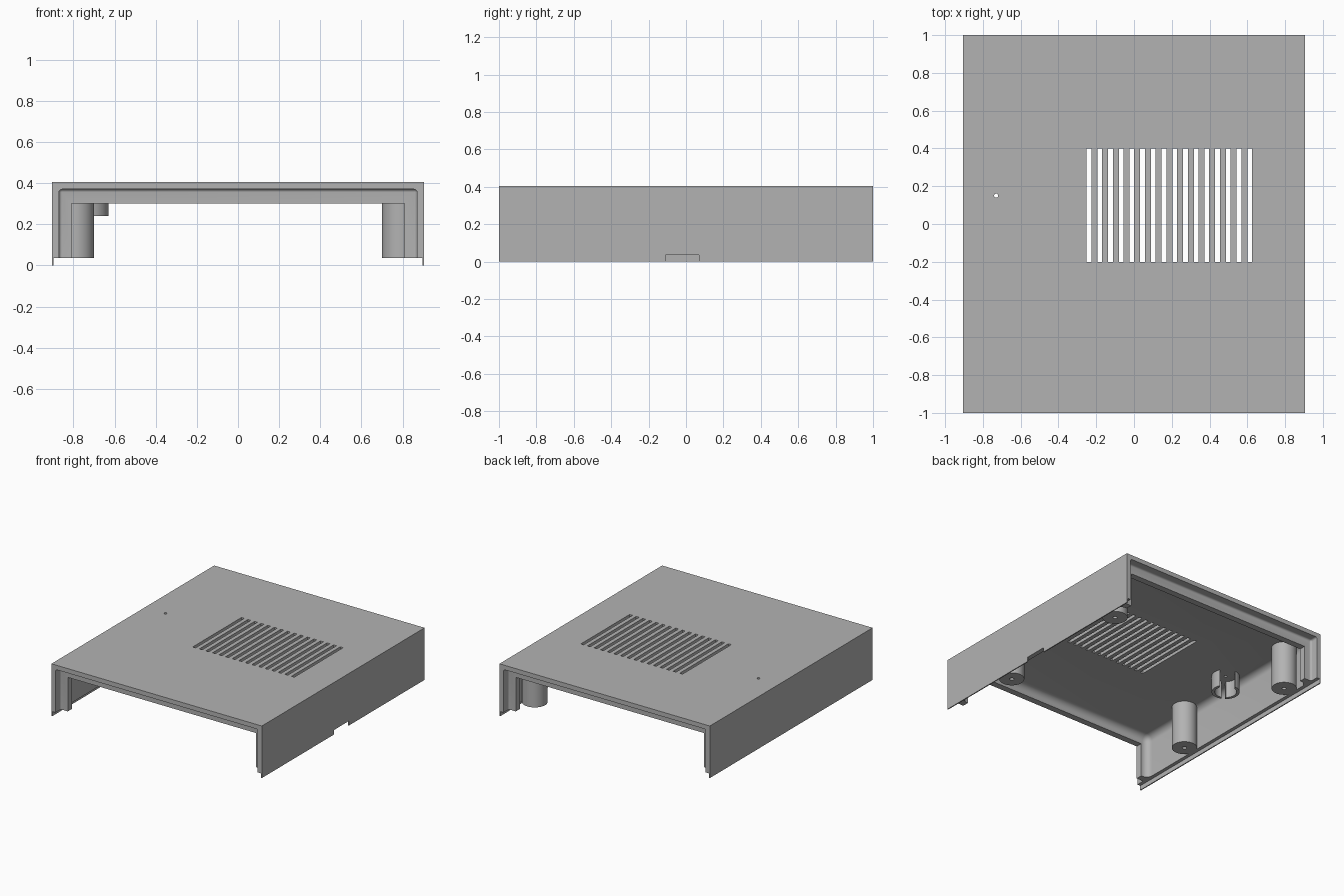
import bpy, bmesh, math
from mathutils import Matrix, Vector

if "Cube" in bpy.data.objects:
    bpy.data.objects.remove(bpy.data.objects["Cube"], do_unlink=True)

grey = bpy.data.materials.new("warm_grey_plastic")
grey.use_nodes = True
colour = (0.45, 0.45, 0.45, 1)
grey.diffuse_color = colour
grey.node_tree.nodes["Principled BSDF"].inputs["Base Color"].default_value = colour

HALF_X, HALF_Y, HEIGHT = 0.905, 1.0, 0.405
IN_X, CEILING, LEDGE = 0.87, 0.37, 0.035
RIB_X, RIB_Z = 0.81, 0.30
RIB_OUT, RIB_IN = 0.935, 0.885


def make(name, bm):
    mesh = bpy.data.meshes.new(name)
    bmesh.ops.recalc_face_normals(bm, faces=bm.faces)
    bm.to_mesh(mesh)
    bm.free()
    obj = bpy.data.objects.new(name, mesh)
    bpy.context.collection.objects.link(obj)
    mesh.materials.append(grey)
    return obj


def add_box(bm, lo, hi):
    lo, hi = Vector(lo), Vector(hi)
    m = Matrix.Translation((lo + hi) / 2) @ Matrix.Diagonal((*(hi - lo), 1))
    return bmesh.ops.create_cube(bm, size=1, matrix=m)["verts"]


def box(name, lo, hi, round_edges=0.0):
    bm = bmesh.new()
    add_box(bm, lo, hi)
    if round_edges:
        bmesh.ops.bevel(bm, geom=bm.edges[:], offset=round_edges, segments=6,
                        profile=0.5, affect='EDGES')
    return make(name, bm)


def cylinder(name, x, y, r, z0, z1, sides=48):
    bm = bmesh.new()
    bmesh.ops.create_cone(bm, cap_ends=True, segments=sides, radius1=r, radius2=r,
                          depth=z1 - z0, matrix=Matrix.Translation((x, y, (z0 + z1) / 2)))
    return make(name, bm)


def activate(obj):
    bpy.ops.object.select_all(action='DESELECT')
    obj.select_set(True)
    bpy.context.view_layer.objects.active = obj


def cut(obj, cutter):
    mod = obj.modifiers.new("cut", 'BOOLEAN')
    mod.operation, mod.solver, mod.object = 'DIFFERENCE', 'EXACT', cutter
    activate(obj)
    bpy.ops.object.modifier_apply(modifier=mod.name)
    bpy.data.objects.remove(cutter, do_unlink=True)


def smooth(obj):
    activate(obj)
    bpy.ops.object.shade_smooth_by_angle(angle=math.radians(30))


# Cover shell with a rounded cavity
shell = box("cover_shell", (-HALF_X, -HALF_Y, 0), (HALF_X, HALF_Y, HEIGHT))
cut(shell, box("cavity", (-IN_X, -RIB_IN, -0.3), (IN_X, RIB_IN, CEILING), 0.05))

# Open ends: panel recess in front of each rib, then the opening through both ribs
for s in (-1, 1):
    ys = sorted((s * RIB_OUT, s * 1.3))
    cut(shell, box("panel_recess", (-IN_X, ys[0], -0.3), (IN_X, ys[1], CEILING), 0.015))
cut(shell, box("rib_opening", (-RIB_X, -1.2, -0.3), (RIB_X, 1.2, RIB_Z)))

# Thin outer lip along the bottom of the side walls, with one notch
cut(shell, box("lip_step", (-0.897, -1.2, -0.3), (0.897, 1.2, LEDGE)))
cut(shell, box("notch", (0.85, -0.11, -0.3), (1.0, 0.07, LEDGE)))

# Vent slots and indicator hole through the top
bm = bmesh.new()
for i in range(16):
    x = -0.238 + i * 0.0567
    add_box(bm, (x - 0.0125, -0.2, 0.32), (x + 0.0125, 0.4, 0.5))
cut(shell, make("vent_slots", bm))
LED = (-0.73, 0.15)
cut(shell, cylinder("indicator_hole", *LED, 0.011, 0.2, 0.5, 24))
smooth(shell)

# Screw bosses
for name, x, y in (("front_right_boss", -0.79, -0.38), ("back_right_boss", -0.79, 0.73),
                   ("front_left_boss", 0.79, -0.42), ("back_left_boss", 0.79, 0.73)):
    boss = cylinder(name, x, y, 0.09, LEDGE, 0.38)
    cut(boss, cylinder("screw_hole", x, y, 0.016, -0.1, 0.3, 24))
    smooth(boss)

# Split ring holder around the indicator hole
ring = cylinder("indicator_holder", *LED, 0.1, 0.24, 0.38)
cut(ring, cylinder("ring_bore", *LED, 0.078, 0.1, 0.5))
for angle, width in ((60, 0.11), (240, 0.03)):
    bm = bmesh.new()
    verts = add_box(bm, (0.02, -width / 2, 0.1), (0.2, width / 2, 0.5))
    bmesh.ops.transform(bm, verts=verts, matrix=Matrix.Translation((*LED, 0))
                        @ Matrix.Rotation(math.radians(angle), 4, 'Z'))
    cut(ring, make("ring_gap", bm))
smooth(ring)
